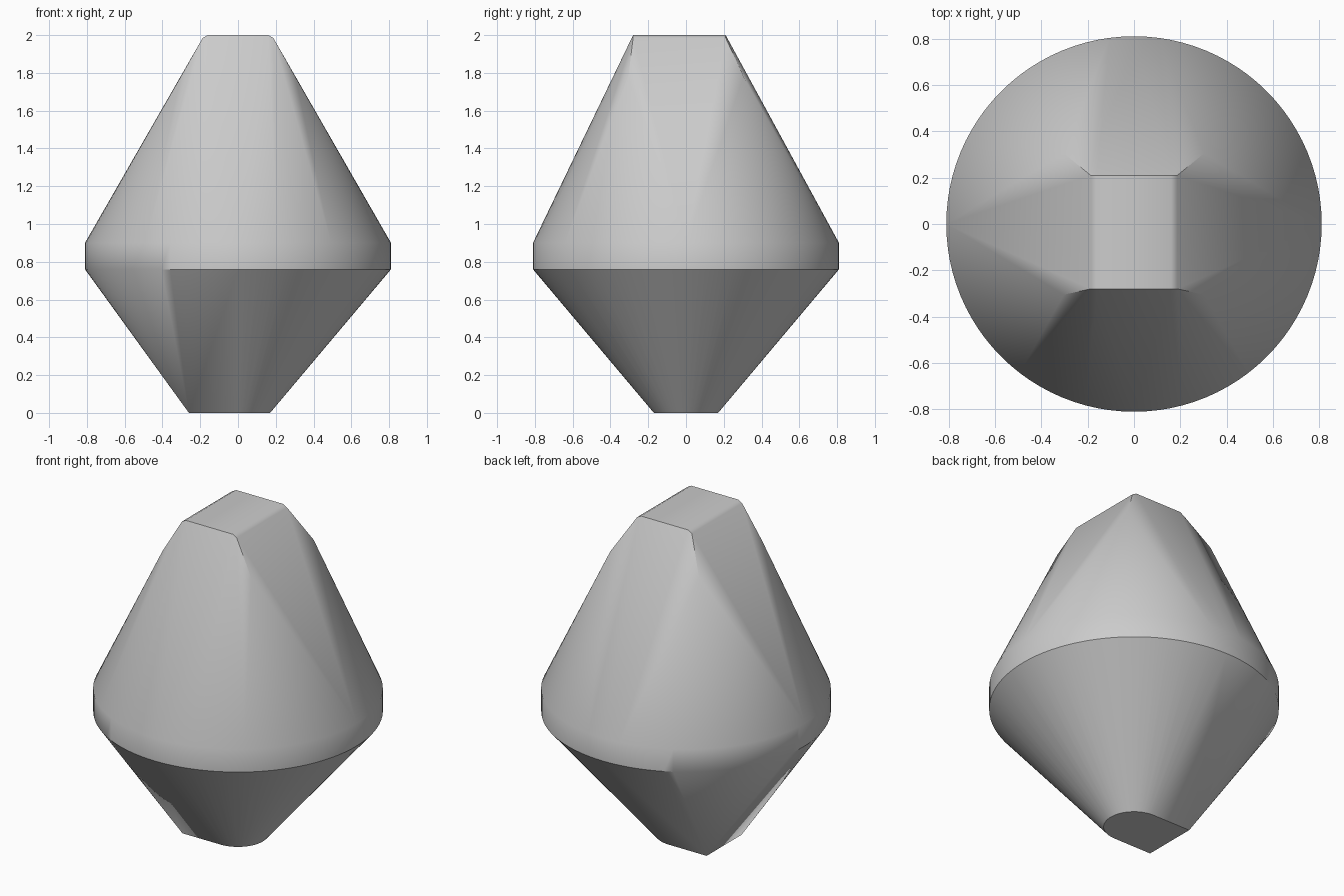
import bpy, bmesh, math

cube = bpy.data.objects.get("Cube")
if cube:
    bpy.data.objects.remove(cube, do_unlink=True)

# Plain grey material
grey = bpy.data.materials.new("plain_grey")
grey.use_nodes = True
colour = (0.6, 0.6, 0.6, 1)
grey.diffuse_color = colour
grey.node_tree.nodes["Principled BSDF"].inputs["Base Color"].default_value = colour


def arc(radius, z, start, end, steps):
    """Points along a level arc, angles in degrees."""
    angles = [math.radians(start + (end - start) * i / steps) for i in range(steps + 1)]
    return [(radius * math.cos(a), radius * math.sin(a), z) for a in angles]


# Foot: a half disc with a square-cornered extension on the right
points = arc(0.17, 0, -90, 90, 32)
points += [(-0.26, y, 0) for y in (-0.17, 0.17)]

# Waist: a short upright band
for z in (0.76, 0.9):
    points += arc(0.81, z, 0, 360, 96)[:-1]

for side in (-1, 1):
    # Shoulder corners where the round cone turns into flat sides
    points += [(side * 0.303, y, 1.78) for y in (-0.305, 0.305)]
    # Top block edges, softly rounded on the left and right
    for x, z in ((0.2, 1.96), (0.187, 1.985), (0.16, 2.0)):
        points += [(side * x, y, z) for y in (-0.28, 0.21)]

# Stretch one taut skin over all the sections
bm = bmesh.new()
for p in points:
    bm.verts.new(p)
hull = bmesh.ops.convex_hull(bm, input=bm.verts)
bmesh.ops.delete(bm, geom=[v for v in bm.verts if not v.link_faces], context="VERTS")
bmesh.ops.dissolve_limit(bm, angle_limit=math.radians(0.2), verts=bm.verts, edges=bm.edges)
bmesh.ops.recalc_face_normals(bm, faces=bm.faces)

mesh = bpy.data.meshes.new("body")
bm.to_mesh(mesh)
bm.free()
mesh.materials.append(grey)
body = bpy.data.objects.new("body", mesh)
bpy.context.collection.objects.link(body)

bpy.ops.object.select_all(action="DESELECT")
body.select_set(True)
bpy.context.view_layer.objects.active = body
bpy.ops.object.shade_smooth_by_angle(angle=math.radians(35))
